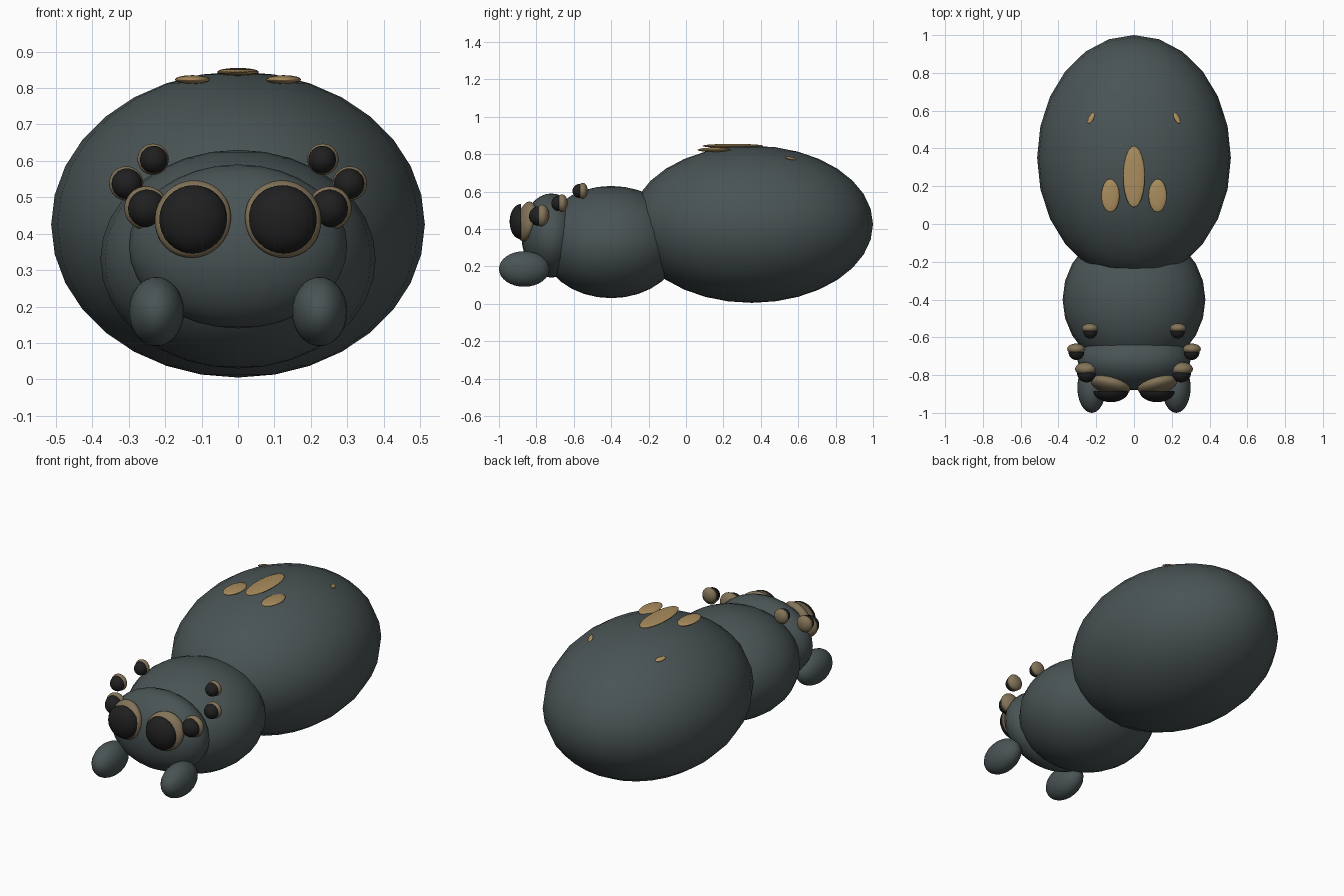
import bpy, bmesh, math
from mathutils import Matrix, Euler

if "Cube" in bpy.data.objects:
    bpy.data.objects.remove(bpy.data.objects["Cube"])


def material(name, rgb):
    m = bpy.data.materials.new(name)
    m.diffuse_color = (*rgb, 1)
    m.use_nodes = True
    m.node_tree.nodes["Principled BSDF"].inputs["Base Color"].default_value = m.diffuse_color
    return m


SLATE = material("slate_grey", (0.068, 0.088, 0.090))
TAN = material("tan_spot", (0.40, 0.265, 0.11))
RING = material("dull_brown", (0.23, 0.175, 0.10))
BLACK = material("eye_black", (0.014, 0.014, 0.014))


def ellipsoid(name, loc, radii, mats, rot=(0, 0, 0), seg=24, rings=16, dome=False):
    """Smooth ellipsoid; dome keeps only the front (-y) half, closed by a flat back."""
    bm = bmesh.new()
    bmesh.ops.create_uvsphere(bm, u_segments=seg, v_segments=rings, radius=1)
    for f in bm.faces:
        f.smooth = True
    if dome:
        geom = bm.verts[:] + bm.edges[:] + bm.faces[:]
        bmesh.ops.bisect_plane(bm, geom=geom, plane_co=(0, 0, 0),
                               plane_no=(0, 1, 0), clear_outer=True, dist=1e-4)
        rim = [e for e in bm.edges if e.is_boundary]
        for f in bmesh.ops.contextual_create(bm, geom=rim)["faces"]:
            f.material_index = 1
            f.smooth = False
            for e in f.edges:
                e.smooth = False
    bm.transform(Matrix.LocRotScale(loc, Euler(rot), radii))
    bmesh.ops.recalc_face_normals(bm, faces=bm.faces)
    me = bpy.data.meshes.new(name)
    bm.to_mesh(me)
    bm.free()
    for m in mats:
        me.materials.append(m)
    ob = bpy.data.objects.new(name, me)
    bpy.context.collection.objects.link(ob)
    return ob


# Body
ellipsoid("abdomen", (0, 0.351, 0.425), (0.513, 0.649, 0.42), [SLATE])
ellipsoid("thorax", (0, -0.40, 0.33), (0.378, 0.38, 0.30), [SLATE])
ellipsoid("head", (0, -0.72, 0.365), (0.30, 0.16, 0.225), [SLATE])

# Central back marking
ellipsoid("back_spot_middle", (0, 0.25, 0.844), (0.057, 0.163, 0.011), [TAN])

# Eyes: x, z, ring y, ring radius, ring depth, pupil plane y, pupil radius, pupil depth, tilt
EYES = {
    "main_eye":  (0.124, 0.440, -0.852, 0.108, 0.047, -0.883, 0.094, 0.060, 0.24),
    "side_eye":  (0.252, 0.470, -0.768, 0.060, 0.037, -0.787, 0.052, 0.052, 0.0),
    "outer_eye": (0.307, 0.538, -0.662, 0.047, 0.029, -0.678, 0.042, 0.042, 0.0),
    "upper_eye": (0.233, 0.604, -0.552, 0.043, 0.026, -0.567, 0.038, 0.040, 0.0),
}

for side, s in (("left", 1), ("right", -1)):
    for name, (x, z, ry, rr, rd, py, pr, pd, tilt) in EYES.items():
        ellipsoid(f"{name}_ring_{side}", (s * x, ry, z), (rr, rd, rr), [RING],
                  rot=(-tilt * 0.8, 0, s * tilt))
        ellipsoid(f"{name}_pupil_{side}", (s * (x - 0.002), py, z - 0.001),
                  (pr, pd, pr), [BLACK, RING], dome=True)

    # Mouth feelers
    ellipsoid(f"feeler_{side}", (s * 0.224, -0.865, 0.186), (0.076, 0.135, 0.095), [SLATE])

    # Paired back markings
    ellipsoid(f"back_spot_front_{side}", (s * 0.125, 0.15, 0.823), (0.048, 0.088, 0.012), [TAN])
    ellipsoid(f"back_spot_rear_{side}", (s * 0.227, 0.56, 0.777), (0.014, 0.032, 0.007), [TAN],
              rot=(-0.2, s * 0.4, s * 0.4))
